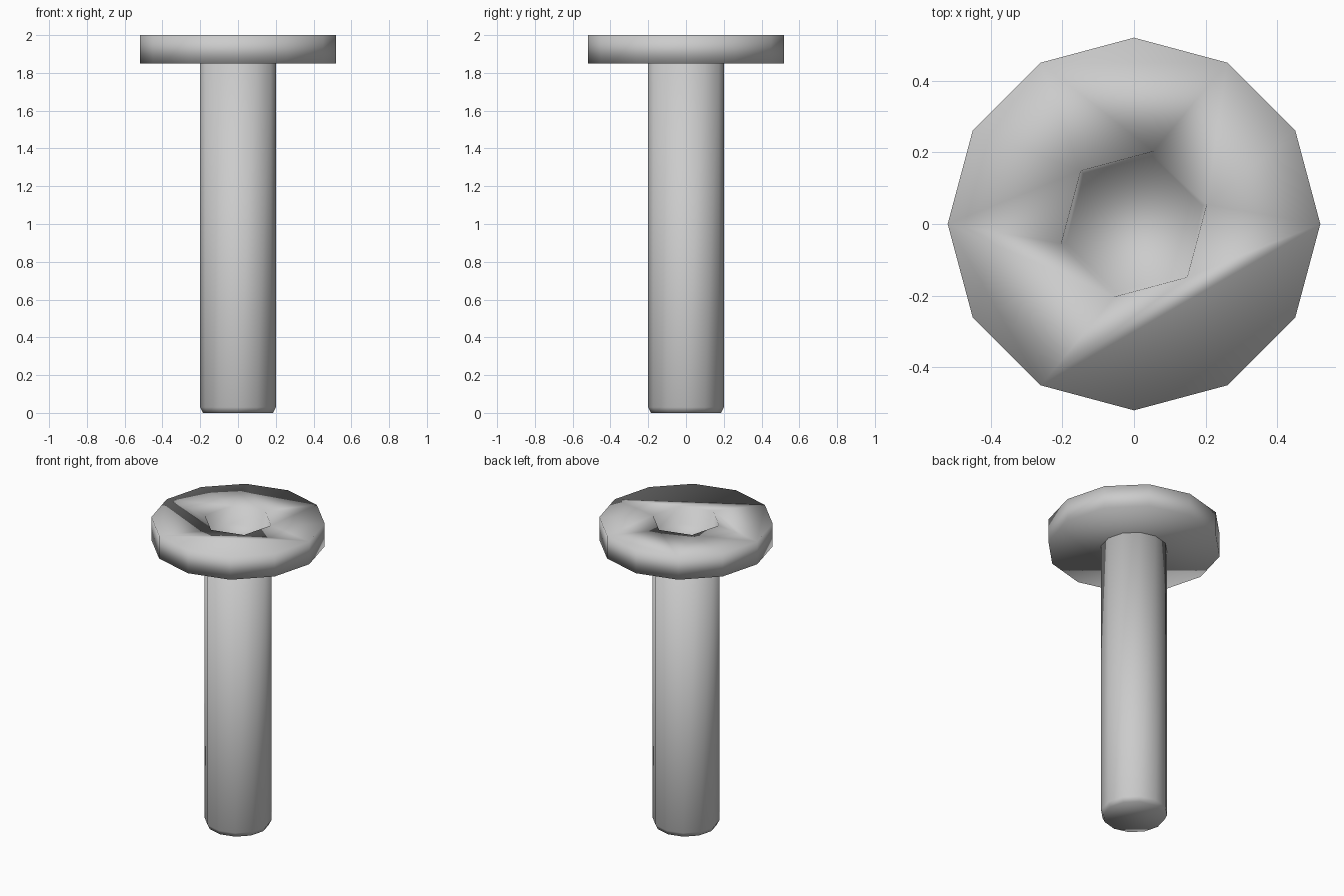
import bpy, bmesh
from math import cos, sin, radians

cube = bpy.data.objects.get("Cube")
if cube:
    bpy.data.objects.remove(cube, do_unlink=True)

STEEL = (0.6, 0.6, 0.6, 1.0)
steel = bpy.data.materials.new("grey steel")
steel.use_nodes = True
steel.diffuse_color = STEEL
steel.node_tree.nodes["Principled BSDF"].inputs["Base Color"].default_value = STEEL


def ring(bm, sides, radius, z, turn=0):
    """A ring of vertices around the z axis."""
    angles = [radians(turn + 360 * i / sides) for i in range(sides)]
    return [bm.verts.new((radius * cos(a), radius * sin(a), z)) for a in angles]


def band(bm, low, high):
    """Quads joining two rings of equal count."""
    n = len(low)
    for i in range(n):
        j = (i + 1) % n
        bm.faces.new((low[i], low[j], high[j], high[i]))


def arc(verts, start, count):
    return [verts[(start + i) % len(verts)] for i in range(count)]


def finish(bm, name):
    bmesh.ops.recalc_face_normals(bm, faces=bm.faces[:])
    for f in bm.faces:
        f.smooth = True
    mesh = bpy.data.meshes.new(name)
    bm.to_mesh(mesh)
    bm.free()
    mesh.materials.append(steel)
    obj = bpy.data.objects.new(name, mesh)
    bpy.context.collection.objects.link(obj)
    return obj


# Shaft with a chamfered tip
bm = bmesh.new()
tip = ring(bm, 12, 0.185, 0.0)
shoulder = ring(bm, 12, 0.2, 0.03)
neck = ring(bm, 12, 0.2, 1.85)
band(bm, tip, shoulder)
band(bm, shoulder, neck)
bm.faces.new(tip)
bm.faces.new(neck)
finish(bm, "shaft")

# Disc head with a slightly tapered hexagonal socket
bm = bmesh.new()
under = ring(bm, 12, 0.52, 1.85)
rim = ring(bm, 12, 0.52, 2.0)
mouth = ring(bm, 6, 0.21, 2.0, 15)
floor = ring(bm, 6, 0.197, 1.89, 15)
band(bm, under, rim)
band(bm, mouth, floor)
bm.faces.new(under)
bm.faces.new(floor)
# The top is two halves that meet along two seams beside the socket
bm.faces.new(arc(rim, 1, 5) + arc(mouth, 0, 3)[::-1])
bm.faces.new(arc(rim, 5, 9) + arc(mouth, 2, 5)[::-1])
finish(bm, "head")
